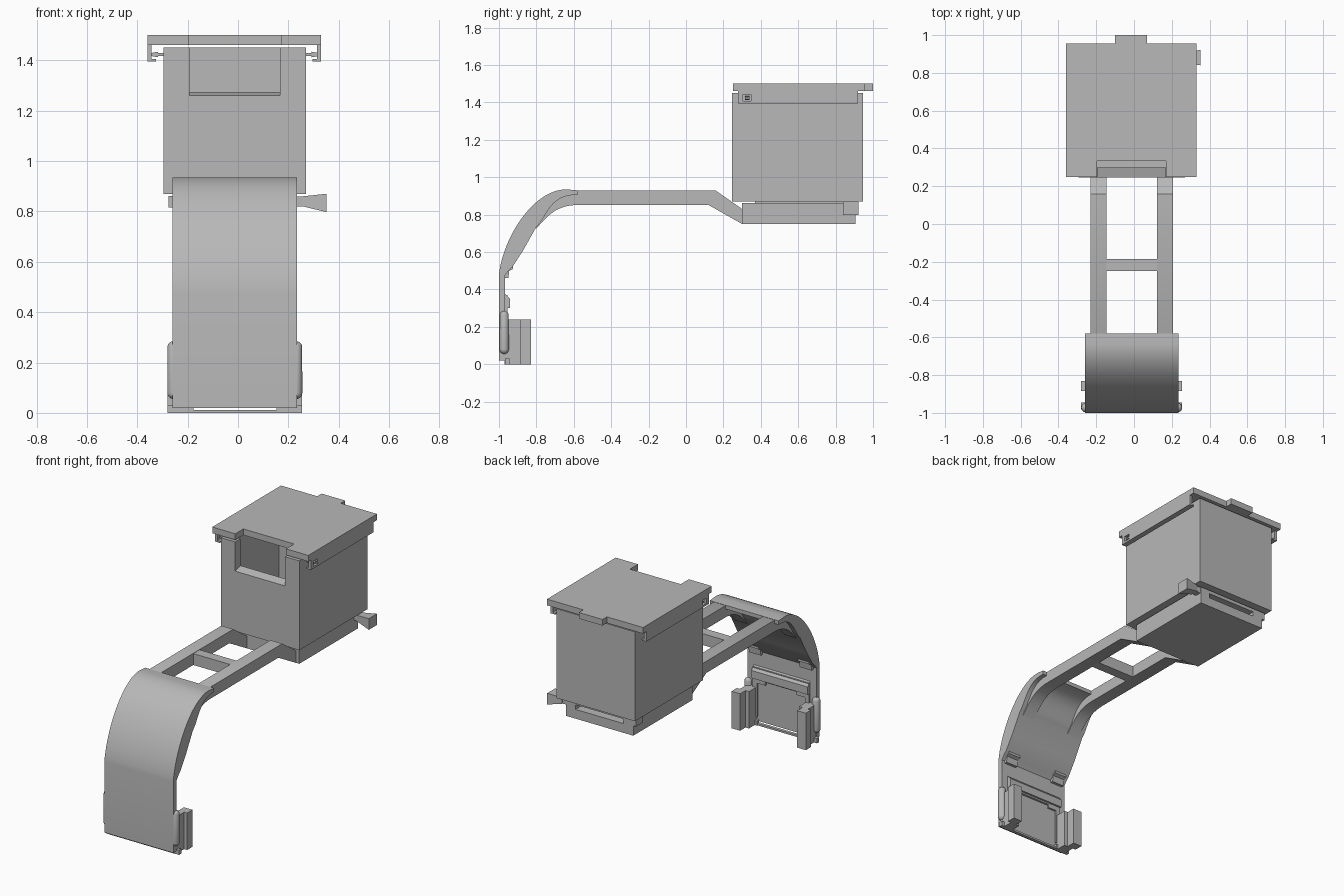
import bpy, bmesh, math
from mathutils import Vector

if "Cube" in bpy.data.objects:
    bpy.data.objects.remove(bpy.data.objects["Cube"])

grey = bpy.data.materials.new("plain_grey")
grey.diffuse_color = (0.48, 0.48, 0.48, 1)
grey.use_nodes = True
grey.node_tree.nodes["Principled BSDF"].inputs["Base Color"].default_value = grey.diffuse_color
CX = -0.0125  # mirror plane of the whole assembly


def finish(name, bm, smooth=False):
    bmesh.ops.recalc_face_normals(bm, faces=bm.faces)
    me = bpy.data.meshes.new(name)
    bm.to_mesh(me)
    bm.free()
    me.materials.append(grey)
    ob = bpy.data.objects.new(name, me)
    bpy.context.collection.objects.link(ob)
    if smooth:
        select(ob)
        bpy.ops.object.shade_smooth_by_angle(angle=math.radians(30))
    return ob


def select(ob):
    bpy.ops.object.select_all(action='DESELECT')
    ob.select_set(True)
    bpy.context.view_layer.objects.active = ob


def prism(name, pts, axis, a, b, smooth=False):
    """Extrude a 2D outline from a to b: (y,z) along x, (x,z) along y, (x,y) along z."""
    def place(p, t):
        return {'x': (t, p[0], p[1]), 'y': (p[0], t, p[1]), 'z': (p[0], p[1], t)}[axis]
    bm = bmesh.new()
    f = bm.faces.new([bm.verts.new(place(p, a)) for p in pts])
    ext = bmesh.ops.extrude_face_region(bm, geom=[f])['geom']
    move = Vector(place((0, 0), b - a))
    bmesh.ops.translate(bm, vec=move, verts=[v for v in ext if isinstance(v, bmesh.types.BMVert)])
    return finish(name, bm, smooth)


def box(name, x, y, z):
    return prism(name, [(x[0], y[0]), (x[1], y[0]), (x[1], y[1]), (x[0], y[1])], 'z', *z)


def pair(name, fn, lo, hi):
    """Build a part on both sides; lo and hi are distances from the mirror plane."""
    fn("right_" + name, CX + lo, CX + hi)
    fn("left_" + name, CX - hi, CX - lo)


def cut(target, cutter):
    cutter.hide_render = True
    m = target.modifiers.new("cut", 'BOOLEAN')
    m.operation, m.solver, m.object = 'DIFFERENCE', 'EXACT', cutter
    select(target)
    bpy.ops.object.modifier_apply(modifier=m.name)
    bpy.data.objects.remove(cutter)


def bezier(p, n):
    out = []
    for i in range(n + 1):
        t = i / n
        w = ((1-t)**3, 3*t*(1-t)**2, 3*t*t*(1-t), t**3)
        out.append(tuple(sum(w[k]*p[k][c] for k in range(4)) for c in (0, 1)))
    return out


# Container with an open cavity and a front window
body = box("container", (-0.295, 0.27), (0.245, 0.945), (0.87, 1.45))
cut(body, box("cavity_cutter", (-0.265, 0.24), (0.30, 0.80), (0.92, 1.6)))
cut(body, prism("window_cutter", [(0.2, 1.248), (0.245, 1.26), (0.30, 1.275), (0.4, 1.275),
                                  (0.4, 1.6), (0.2, 1.6)], 'x', -0.192, 0.167))

# Sliding lid with front notch and rear tab
prism("lid", [(-0.36, 0.25), (-0.195, 0.25), (-0.195, 0.333), (0.17, 0.333), (0.17, 0.25),
              (0.33, 0.25), (0.33, 0.955), (0.07, 0.955), (0.07, 1.0), (-0.10, 1.0),
              (-0.10, 0.955), (-0.36, 0.955)], 'z', 1.46, 1.50)

# Lid side rails: L section, with a square hole for the locking pin
for side, s in (("right", 1), ("left", -1)):
    c = -0.015
    rail = prism(side + "_lid_rail", [(c + s*u, z) for u, z in
                 ((0.345, 1.46), (0.345, 1.395), (0.31, 1.395), (0.31, 1.405),
                  (0.328, 1.405), (0.328, 1.46))], 'y', 0.278, 0.92)
    x = sorted((c + s*0.32, c + s*0.36))
    cut(rail, box("pin_hole_cutter", x, (0.305, 0.347), (1.408, 1.442)))
    # Pin standing out of the container wall
    prism(side + "_lid_pin", [(CX + s*u, z) for u, z in
          ((0.275, 1.417), (0.305, 1.417), (0.305, 1.412), (0.338, 1.418),
           (0.338, 1.428), (0.305, 1.434), (0.305, 1.428), (0.275, 1.428))], 'y', 0.315, 0.34)

# Base tray, its slotted rear and the neck under the container
base = box("base_tray", (-0.255, 0.23), (0.30, 0.905), (0.75, 0.862))
cut(base, box("slot_cutter", (-0.185, 0.16), (0.85, 1.0), (0.81, 0.84)))
box("base_neck", (-0.23, 0.205), (0.37, 0.84), (0.855, 0.875))

# Side knob (square frustum on a short shaft) and the shaft end
bm = bmesh.new()
ends = []
for x, y0, y1, z0, z1 in ((0.258, 0.855, 0.905, 0.82, 0.86), (0.352, 0.84, 0.922, 0.797, 0.87)):
    ends.append([bm.verts.new((x, y, z)) for y, z in ((y0, z0), (y1, z0), (y1, z1), (y0, z1))])
    bm.faces.new(ends[-1])
for i in range(4):
    j = (i + 1) % 4
    bm.faces.new((ends[0][i], ends[0][j], ends[1][j], ends[1][i]))
finish("side_knob", bm)
box("knob_shaft", (0.22, 0.265), (0.86, 0.90), (0.82, 0.86))
box("shaft_end", (-0.275, -0.25), (0.835, 0.905), (0.815, 0.862))

# Two arms that run from the shield to the base
arm = [(0.30, 0.75), (0.30, 0.83), (0.16, 0.928), (-0.60, 0.928), (-0.70, 0.88), (-0.81, 0.76)]
arm += bezier([(-0.80, 0.725), (-0.73, 0.81), (-0.68, 0.852), (-0.57, 0.852)], 10) + [(0.12, 0.852)]
pair("arm", lambda n, a, b: prism(n, arm, 'x', a, b, True), 0.1335, 0.2185)
box("arm_crossbar", (-0.152, 0.122), (-0.25, -0.185), (0.852, 0.926))

# Curved front shield
outer = bezier([(-1.0, 0.48), (-0.98, 0.67), (-0.82, 0.935), (-0.64, 0.935)], 20)
inner = bezier([(-0.58, 0.905), (-0.73, 0.91), (-0.74, 0.79), (-0.80, 0.735)], 12)
shield = [(-0.968, 0.02), (-1.0, 0.02)] + outer + [(-0.58, 0.93)] + inner
shield += [(-0.87, 0.61), (-0.925, 0.525), (-0.945, 0.505), (-0.968, 0.475)]
prism("front_shield", shield, 'x', -0.26, 0.235, True)

# Hooks on the back of the shield
hook = [(-0.975, 0.53), (-0.925, 0.53), (-0.925, 0.51), (-0.945, 0.50), (-0.95, 0.46), (-0.975, 0.46)]
pair("shield_hook", lambda n, a, b: prism(n, hook, 'x', a, b), 0.14, 0.225)

# Raised plate on the back of the shield, open in the middle
prism("back_plate", [(-0.215, 0.05), (-0.215, 0.37), (0.19, 0.37), (0.19, 0.05), (0.16, 0.05),
                     (0.16, 0.27), (0.10, 0.27), (0.10, 0.29), (-0.125, 0.29), (-0.125, 0.27),
                     (-0.185, 0.27), (-0.185, 0.05)], 'y', -0.975, -0.955)
prism("plate_ledge", [(-0.97, 0.30), (-0.97, 0.38), (-0.95, 0.36), (-0.942, 0.35), (-0.942, 0.30)],
      'x', -0.215, 0.19)

# Brackets at the foot: stem plus wider flange, and the thin bar between
for side, s in (("right", 1), ("left", -1)):
    prism(side + "_bracket", [(CX + s*u, y) for u, y in
          ((0.18, -0.97), (0.245, -0.97), (0.245, -0.885), (0.267, -0.885),
           (0.267, -0.83), (0.205, -0.83), (0.205, -0.885), (0.18, -0.885))], 'z', 0, 0.24)
box("foot_bar", (-0.21, 0.185), (-0.97, -0.95), (0, 0.012))
pair("foot_block", lambda n, a, b: box(n, (a, b), (-0.968, -0.945), (0, 0.03)), 0.165, 0.267)

# Rounded side rolls
for side, s in (("right", 1), ("left", -1)):
    bm = bmesh.new()
    bmesh.ops.create_uvsphere(bm, u_segments=20, v_segments=12, radius=0.025)
    for v in bm.verts:
        v.co.z += 0.09 if v.co.z > 0.0001 else -0.09
        v.co += Vector((CX + s*0.243, -0.972, 0.17))
    finish(side + "_side_roll", bm, True)
